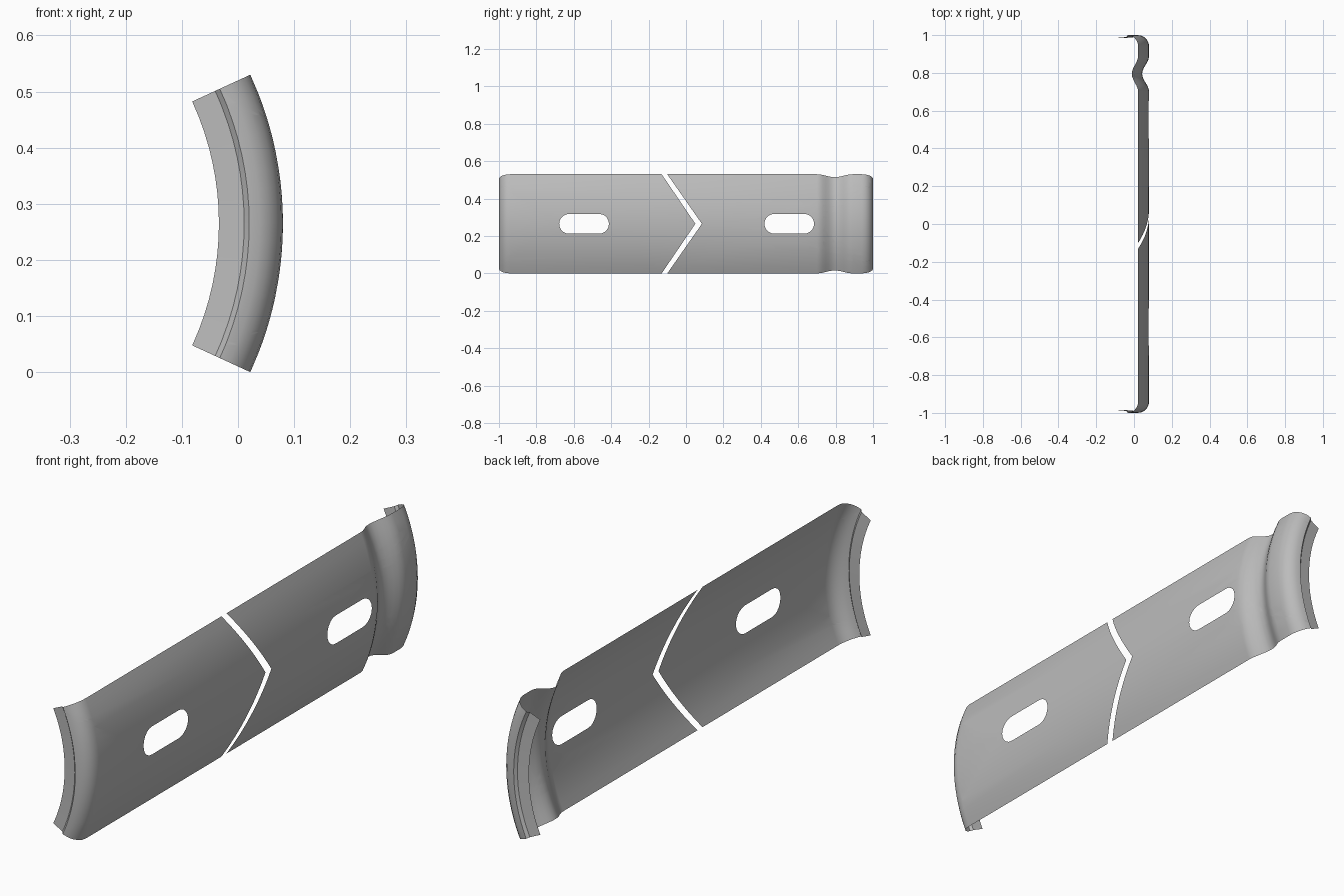
import bpy, bmesh, math
from mathutils import Vector

if "Cube" in bpy.data.objects:
    bpy.data.objects.remove(bpy.data.objects["Cube"])

R, HALF = 0.634, 0.265            # bend radius of the plate, half height
AXIS_X, AXIS_Z = -0.554, 0.265    # bend axis, parallel to y

steel = bpy.data.materials.new("grey steel")
steel.diffuse_color = (0.5, 0.5, 0.5, 1)
steel.use_nodes = True
steel.node_tree.nodes["Principled BSDF"].inputs["Base Color"].default_value = steel.diffuse_color

# Lengthwise profile (y, radius): flange, rounded bend, flat plate, bead, bend, flange
profile = [(-0.986, 0.520), (-0.990, 0.565)]
for i in range(6):
    a = math.radians(90 * i / 5)
    profile.append((-0.94 - 0.06 * math.cos(a), 0.574 + 0.06 * math.sin(a)))
for i in range(13):
    t = i / 12
    profile.append((0.70 + 0.19 * t, R - 0.0185 * (1 - math.cos(2 * math.pi * t))))
for i in range(6):
    a = math.radians(90 - 90 * i / 5)
    profile.append((0.94 + 0.06 * math.cos(a), 0.574 + 0.06 * math.sin(a)))
profile += [(0.990, 0.565), (0.986, 0.520)]

# Developed length along the profile, equal to y on the flat middle
us = [0.0]
for p, q in zip(profile, profile[1:]):
    us.append(us[-1] + math.dist(p, q))
shift = -0.94 - us[7]
us = [u + shift for u in us]


def bend(u, w):
    """Place a point of the flat blank on the bent plate."""
    k = 0
    while k < len(us) - 2 and u > us[k + 1]:
        k += 1
    t = (u - us[k]) / (us[k + 1] - us[k])
    y = profile[k][0] + t * (profile[k + 1][0] - profile[k][0])
    r = profile[k][1] + t * (profile[k + 1][1] - profile[k][1])
    a = math.asin(max(-1, min(1, w / R)))
    return Vector((AXIS_X + r * math.cos(a), y, AXIS_Z + r * math.sin(a)))


def slot(center, half_len=0.133, rad=0.053, n=10):
    pts = []
    for side in (1, -1):
        for i in range(n + 1):
            a = math.pi * (i / n - 0.5)
            pts.append((center + side * (half_len - rad + rad * math.cos(a)),
                        side * rad * math.sin(a)))
    return pts


def plate(name, end, shoulder, tip, slot_center):
    bm = bmesh.new()
    outline = [(end, -HALF), (shoulder, -HALF), (tip, 0), (shoulder, HALF), (end, HALF)]
    # flat blank with its slot
    for loop in (outline, slot(slot_center)):
        vs = [bm.verts.new((u, w, 0)) for u, w in loop]
        for a, b in zip(vs, vs[1:] + vs[:1]):
            bm.edges.new((a, b))
    bmesh.ops.triangle_fill(bm, use_beauty=True, edges=bm.edges[:], normal=(0, 0, 1))
    # fold lines along and across
    cuts = [((u, 0, 0), (1, 0, 0)) for u in us[1:-1]]
    cuts += [((0, HALF * i / 8, 0), (0, 1, 0)) for i in range(-7, 8)]
    for co, no in cuts:
        bmesh.ops.bisect_plane(bm, geom=bm.verts[:] + bm.edges[:] + bm.faces[:],
                               dist=1e-5, plane_co=co, plane_no=no)
    for f in bm.faces:
        f.normal_update()
        if f.normal.z < 0:
            f.normal_flip()
    for v in bm.verts:
        v.co = bend(v.co.x, v.co.y)
    me = bpy.data.meshes.new(name)
    bm.to_mesh(me)
    bm.free()
    me.materials.append(steel)
    ob = bpy.data.objects.new(name, me)
    bpy.context.collection.objects.link(ob)
    bpy.context.view_layer.objects.active = ob
    ob.select_set(True)
    bpy.ops.object.shade_smooth_by_angle(angle=math.radians(30))
    ob.select_set(False)


# Two plates separated by a chevron gap
plate("pointed_plate", us[0], -0.13, 0.05, -0.545)
plate("beaded_plate", us[-1], -0.10, 0.085, 0.552)
